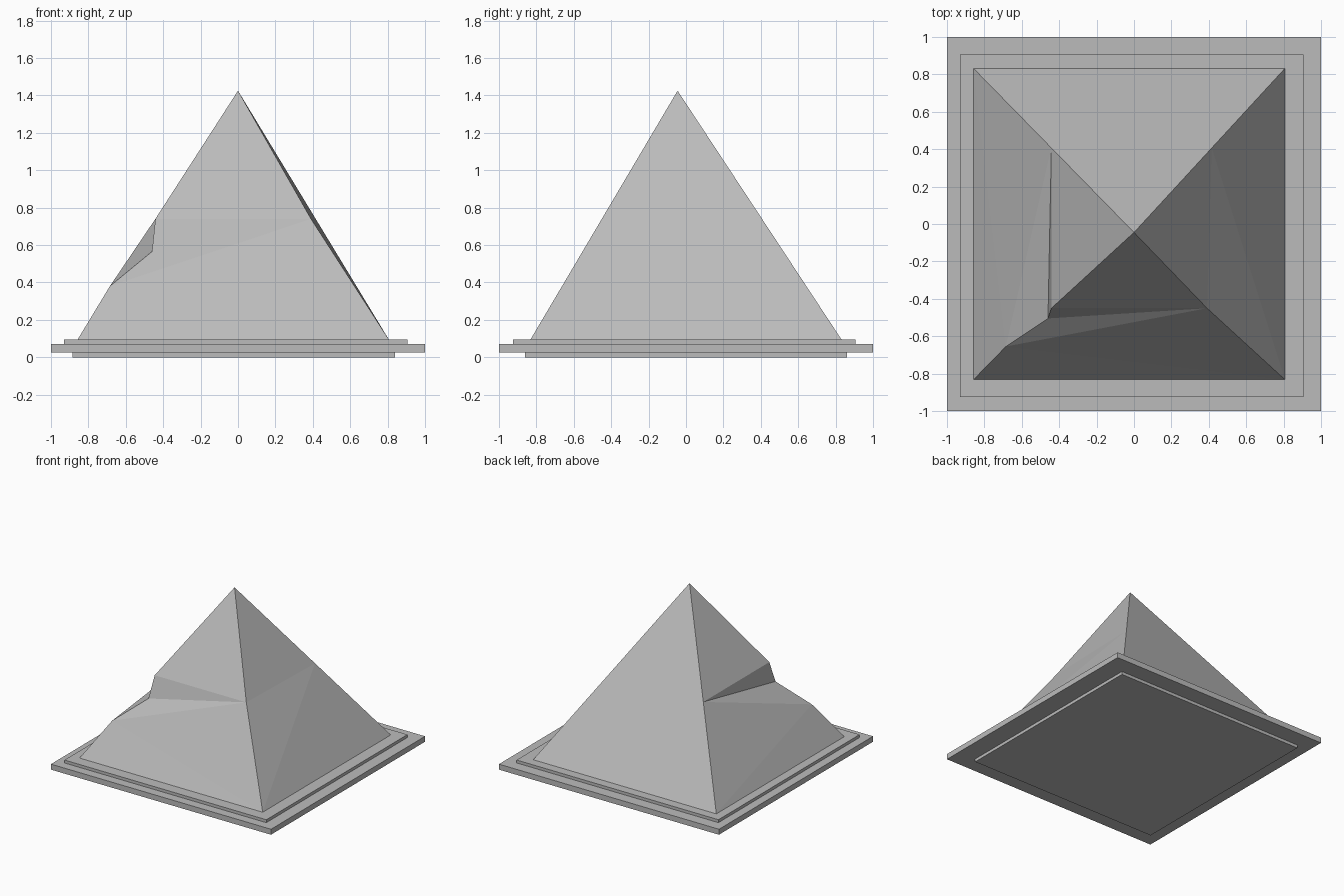
import bpy
import bmesh
from mathutils import Vector

# Remove the default cube
cube = bpy.data.objects.get("Cube")
if cube:
    bpy.data.objects.remove(cube, do_unlink=True)

# Single stone material
stone = bpy.data.materials.new("grey stone")
stone.use_nodes = True
colour = (0.5, 0.5, 0.5, 1)
stone.diffuse_color = colour
stone.node_tree.nodes["Principled BSDF"].inputs["Base Color"].default_value = colour


def finish(name, bm):
    """Turn a bmesh into a flat-shaded stone object."""
    bmesh.ops.recalc_face_normals(bm, faces=bm.faces)
    mesh = bpy.data.meshes.new(name)
    bm.to_mesh(mesh)
    bm.free()
    mesh.materials.append(stone)
    obj = bpy.data.objects.new(name, mesh)
    bpy.context.collection.objects.link(obj)
    return obj


def slab(name, low, high):
    """Box between two opposite corners."""
    low, high = Vector(low), Vector(high)
    bm = bmesh.new()
    bmesh.ops.create_cube(bm, size=1)
    bmesh.ops.scale(bm, vec=high - low, verts=bm.verts)
    bmesh.ops.translate(bm, vec=(low + high) / 2, verts=bm.verts)
    return finish(name, bm)


# Stepped base
slab("base_foot", (-0.885, -0.86, 0), (0.84, 0.86, 0.025))
slab("base_plinth", (-1, -1, 0.025), (1, 1, 0.07))
slab("base_step", (-0.93, -0.925, 0.07), (0.905, 0.907, 0.094))

# Pyramid: four corner edges run from the ground through a middle point to the apex
bm = bmesh.new()
ground_z = 0.094
apex_point = Vector((0, -0.045, 1.425))
apex = bm.verts.new(apex_point)


def corner(x, y, inset=(0, 0)):
    foot = Vector((x, y, ground_z))
    middle = foot.lerp(apex_point, 0.485) + Vector((*inset, 0))
    return bm.verts.new(foot), bm.verts.new(middle)


worn_foot, worn_mid = corner(-0.858, -0.832)
front_foot, front_mid = corner(0.807, -0.832, (-0.025, 0))
far_foot, far_mid = corner(0.807, 0.832)
back_foot, back_mid = corner(-0.858, 0.832)

# Broken notch in the front corner edge
notch = bm.verts.new((-0.46, -0.505, 0.565))
ledge = bm.verts.new((-0.685, -0.655, 0.38))

# The two sides that meet at the worn corner fan out to the neighbouring edges
for foot, mid in ((front_foot, front_mid), (back_foot, back_mid)):
    for a, b in ((apex, worn_mid), (worn_mid, notch), (notch, ledge)):
        bm.faces.new((a, b, mid))
    bm.faces.new((ledge, foot, mid))
    bm.faces.new((ledge, worn_foot, foot))

# The two whole sides
for (foot_a, mid_a), (foot_b, mid_b) in (
    ((front_foot, front_mid), (far_foot, far_mid)),
    ((back_foot, back_mid), (far_foot, far_mid)),
):
    bm.faces.new((apex, mid_a, mid_b))
    bm.faces.new((mid_a, foot_a, mid_b))
    bm.faces.new((foot_a, foot_b, mid_b))

# Underside
bm.faces.new((worn_foot, front_foot, far_foot, back_foot))
finish("pyramid", bm)
